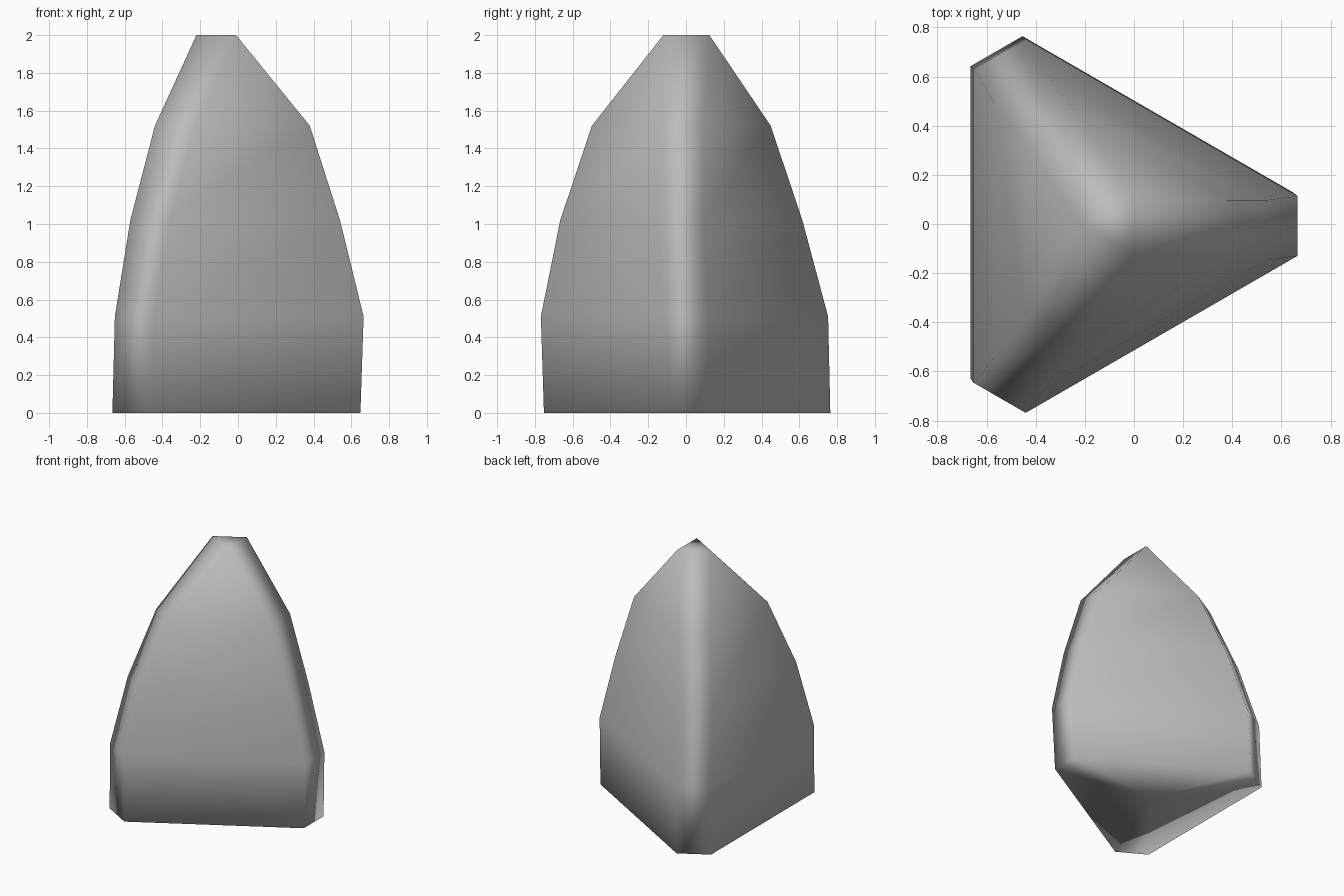
import bpy
import bmesh
from math import cos, sin, tau

cube = bpy.data.objects.get("Cube")
if cube:
    bpy.data.objects.remove(cube)

HALF = 0.122  # half width of the narrow corner faces


def ring(bm, z, left, right, shift):
    """Triangle with cut corners, one corner pointing to +x."""
    corner = (right - left - 0.866 * HALF) / 1.5   # centre to cut corner
    centre = right - corner
    verts = []
    for k in range(3):
        a = k * tau / 3
        for w in (-HALF, HALF):
            verts.append(bm.verts.new((centre + corner * cos(a) - w * sin(a),
                                       shift + corner * sin(a) + w * cos(a), z)))
    return verts


# Stone-grey surface
grey = bpy.data.materials.new("stone_grey")
grey.use_nodes = True
colour = (0.5, 0.5, 0.5, 1)
grey.diffuse_color = colour
grey.node_tree.nodes["Principled BSDF"].inputs["Base Color"].default_value = colour

# Tapering body: height, left x, right x, y shift
sections = [
    (0.0, -0.665, 0.648, 0.006),
    (0.51, -0.652, 0.665, -0.008),
    (1.02, -0.57, 0.54, -0.025),
    (1.52, -0.44, 0.38, -0.025),
    (2.0, -0.22, -0.01, 0.002),
]
bm = bmesh.new()
rings = [ring(bm, *s) for s in sections]
for low, high in zip(rings, rings[1:]):
    for i in range(6):
        j = (i + 1) % 6
        bm.faces.new((low[i], low[j], high[j], high[i]))
bm.faces.new(rings[-1])

# Flat base, fanned from its middle
base = bm.faces.new(list(reversed(rings[0])))
bmesh.ops.poke(bm, faces=[base])

# The cut corners meet in a plain triangle at the tip
bmesh.ops.remove_doubles(bm, verts=rings[-1], dist=0.012)
bmesh.ops.recalc_face_normals(bm, faces=bm.faces[:])
for face in bm.faces:
    face.smooth = True

mesh = bpy.data.meshes.new("tapered_body")
bm.to_mesh(mesh)
bm.free()
mesh.materials.append(grey)
body = bpy.data.objects.new("tapered_body", mesh)
bpy.context.collection.objects.link(body)

# Keep the broad faces looking flat, with soft shading on the corners
weighted = body.modifiers.new("broad_face_shading", 'WEIGHTED_NORMAL')
weighted.mode = 'FACE_AREA'
